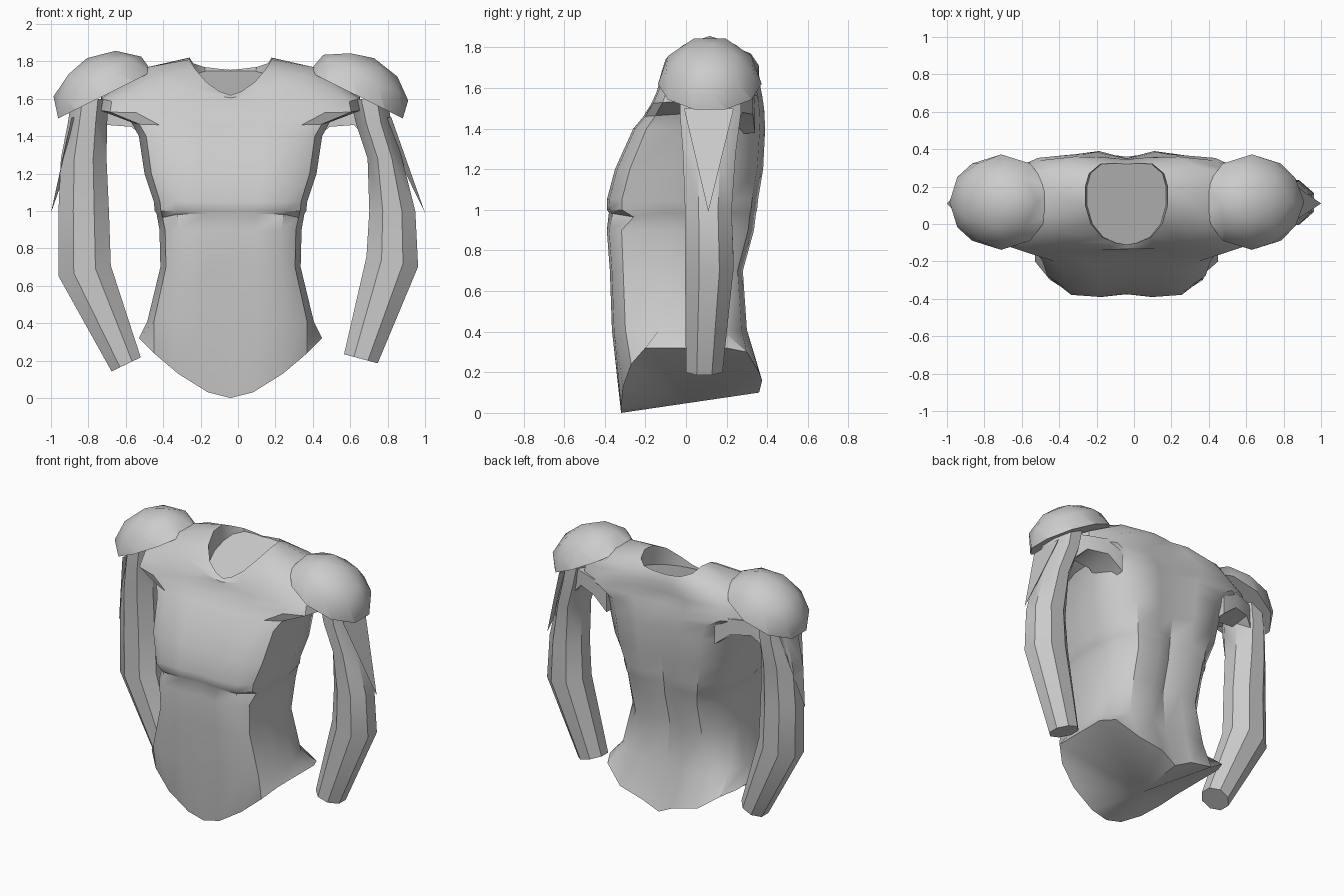
import bpy, bmesh, math
from mathutils import Matrix

if "Cube" in bpy.data.objects:
    bpy.data.objects.remove(bpy.data.objects["Cube"])

CX = -0.04  # the body's own centre line

grey = bpy.data.materials.new("plain grey")
grey.diffuse_color = (0.6, 0.6, 0.6, 1)
grey.use_nodes = True
grey.node_tree.nodes["Principled BSDF"].inputs["Base Color"].default_value = grey.diffuse_color


def finish(bm, name, angle=35):
    """Turn a bmesh into a named object, smooth with hard creases."""
    bmesh.ops.recalc_face_normals(bm, faces=bm.faces)
    me = bpy.data.meshes.new(name)
    bm.to_mesh(me)
    bm.free()
    me.materials.append(grey)
    for p in me.polygons:
        p.use_smooth = True
    me.set_sharp_from_angle(angle=math.radians(angle))
    ob = bpy.data.objects.new(name, me)
    bpy.context.collection.objects.link(ob)
    return ob


def loft(bm, rings, start, end):
    """Skin closed rings and close both ends with a fan to a centre point."""
    rows = [[bm.verts.new(p) for p in r] for r in rings]
    n = len(rows[0])
    for a, b in zip(rows, rows[1:]):
        for i in range(n):
            j = (i + 1) % n
            bm.faces.new((a[i], a[j], b[j], b[i]))
    for row, c in ((rows[0], start), (rows[-1], end)):
        mid = bm.verts.new(c)
        for i in range(n):
            bm.faces.new((row[i], row[(i + 1) % n], mid))


def full(half):
    """Mirror a half ring (front centre to back centre) into a closed one."""
    pts = [(CX + x, y, z) for x, y, z in half]
    return pts + [(CX - x, y, z) for x, y, z in reversed(half[1:-1])]


# Torso: half cross-section (share of half width, share of depth)
section = [(0, -.96), (.35, -1), (.72, -.97), (.92, -.8), (1, -.3),
           (1, .2), (.92, .62), (.68, .92), (.3, 1), (0, .88)]


def level(z, hw, yf, yb, tilt=0, tuck=0):
    cy, d = (yf + yb) / 2, (yb - yf) / 2
    out = []
    for i, (u, v) in enumerate(section):
        shift = tuck * {2: .15, 3: 1}.get(i, 0)  # crease under the chest
        out.append((hw * u, cy + d * v + shift, z + tilt * v - shift * .4))
    return out


hem = [(0, -.32, 0), (.12, -.32, .03), (.28, -.31, .13), (.41, -.27, .24), (.49, -.2, .32),
       (.49, .2, .32), (.44, .3, .30), (.3, .36, .2), (.12, .375, .16), (0, .36, .1)]
shoulder_line = [(0, -.135, 1.605), (.15, -.13, 1.63), (.3, -.1, 1.68), (.39, -.04, 1.73),
                 (.44, .04, 1.77), (.44, .2, 1.77), (.39, .3, 1.75), (.28, .36, 1.71),
                 (.1, .355, 1.7), (0, .345, 1.7)]
neck_rim = [(0, -.11, 1.62), (.06, -.1, 1.64), (.13, -.07, 1.69), (.19, .0, 1.76),
            (.22, .1, 1.81), (.22, .2, 1.82), (.2, .27, 1.79), (.14, .32, 1.77),
            (.06, .325, 1.76), (0, .32, 1.755)]
neck_floor = [(x * .96, y, min(z, 1.61 + .32 * (y + .11))) for x, y, z in neck_rim]

halves = [hem,
          level(.41, .445, -.365, .30),
          level(.70, .375, -.375, .28),
          level(.90, .38, -.39, .335),
          level(.985, .395, -.38, .345, tuck=.05),
          level(1.0, .405, -.388, .35),
          level(1.05, .41, -.39, .355),
          level(1.2, .46, -.35, .38),
          level(1.40, .49, -.26, .39),
          level(1.48, .53, -.21, .385, .02),
          level(1.545, .70, -.17, .375, .02),
          level(1.61, .69, -.145, .36, .03),
          shoulder_line, neck_rim, neck_floor]
bm = bmesh.new()
loft(bm, [full(h) for h in halves], (CX, .02, .05), (CX, .1, 1.677))
finish(bm, "torso")

# Arms: rings (x, y, z, x radius, y radius, rise towards the body)
arms = {
    "left": (-1, [(-.79, .12, 1.6, .10, .15, 0), (-.805, .12, 1.47, .105, .15, 0),
                  (-.825, .115, 1.28, .122, .13, 0),
                  (-.825, .11, 1.0, .135, .115, 0), (-.82, .115, .68, .14, .12, .2),
                  (-.598, .09, .18, .078, .09, .48)]),
    "right": (1, [(.70, .12, 1.6, .10, .15, 0), (.725, .12, 1.47, .095, .15, 0),
                  (.785, .115, 1.28, .092, .13, 0),
                  (.825, .11, 1.0, .123, .115, 0), (.825, .115, .73, .138, .12, .2),
                  (.657, .09, .21, .09, .09, .27)]),
}
SIDES = 8
for side, (s, path) in arms.items():
    bm = bmesh.new()
    rings = []
    for x, y, z, rx, ry, rise in path:
        ring = []
        for k in range(SIDES):
            a = 2 * math.pi * (k + .5) / SIDES
            dx = rx * math.cos(a) / math.cos(math.pi / SIDES)
            dy = ry * math.sin(a) / math.cos(math.pi / SIDES)
            ring.append((x + dx, y + dy, z - s * dx * rise))
        rings.append(ring)
    loft(bm, rings, path[0][:3], path[-1][:3])
    finish(bm, side + "_arm")

    # Pointed muscle flap on the outer upper arm
    bm = bmesh.new()
    top = .89 if s < 0 else .82
    a, b, c, d = (bm.verts.new(p) for p in (
        (s * top, -.01, 1.5), (s * top, .235, 1.5), (s * 1.0, .11, .99),
        (s * (top - .07), .11, 1.5)))
    for f in ((a, b, c), (a, c, d), (b, d, c), (a, d, b)):
        bm.faces.new(f)
    finish(bm, side + "_arm_flap")

    # Muscle joining the back to the arm behind the armpit
    bm = bmesh.new()
    rings = [[(CX + s * x, y, z) for y, z in
              ((y0, low), (y1, low + .02), (y1, 1.58), (y0, 1.58))]
             for x, y0, y1, low in ((.42, .12, .34, 1.36), (.53, .14, .33, 1.45),
                                    (.66, .14, .28, 1.46), (.74, .12, .24, 1.38))]
    loft(bm, rings, (CX + s * .42, .23, 1.47), (CX + s * .74, .18, 1.48))
    finish(bm, side + "_armpit_muscle")

    # Domed shoulder, tilted outwards
    bm = bmesh.new()
    bmesh.ops.create_icosphere(bm, subdivisions=2, radius=1)
    bmesh.ops.bisect_plane(bm, geom=bm.verts[:] + bm.edges[:] + bm.faces[:],
                           plane_co=(0, 0, 0), plane_no=(0, 0, 1), clear_inner=True)
    bmesh.ops.holes_fill(bm, edges=[e for e in bm.edges if e.is_boundary])
    place = (Matrix.Translation((CX + s * .67, .117, 1.62))
             @ Matrix.Rotation(s * .46, 4, 'Y')
             @ Matrix.Diagonal((.295, .255, .22, 1)))
    bmesh.ops.transform(bm, matrix=place, verts=bm.verts)
    finish(bm, side + "_shoulder", 45)
